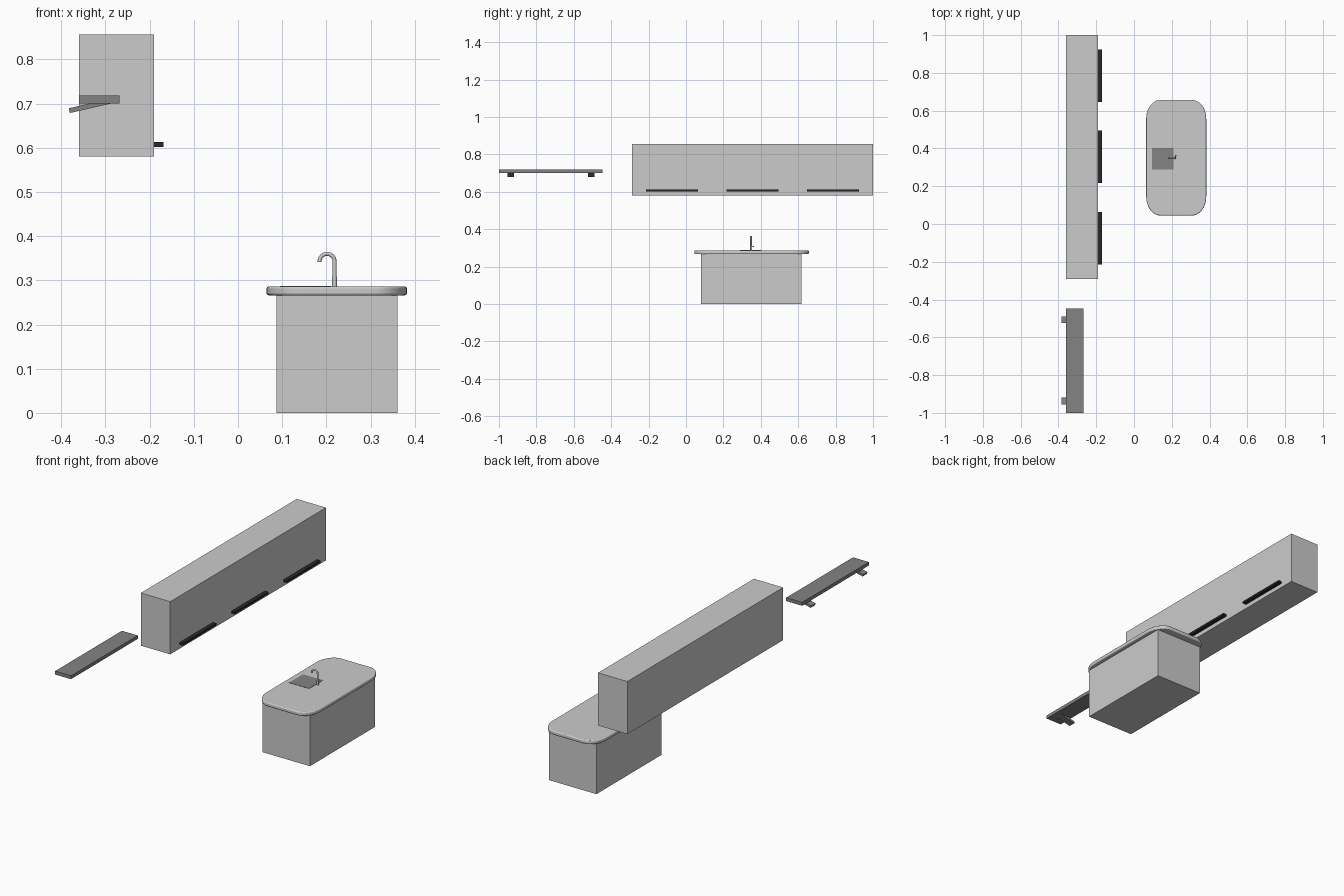
import bpy, bmesh, math
from mathutils import Matrix, Vector

if "Cube" in bpy.data.objects:
    bpy.data.objects.remove(bpy.data.objects["Cube"])


def mat(name, v):
    m = bpy.data.materials.new(name)
    m.diffuse_color = (v, v, v, 1)
    m.use_nodes = True
    m.node_tree.nodes["Principled BSDF"].inputs["Base Color"].default_value = m.diffuse_color
    return m


LIGHT = mat("light_grey", 0.60)
MID = mat("mid_grey", 0.23)
DARK = mat("charcoal", 0.022)


def add(name, bm, material):
    bmesh.ops.recalc_face_normals(bm, faces=bm.faces)
    me = bpy.data.meshes.new(name)
    bm.to_mesh(me)
    bm.free()
    me.materials.append(material)
    ob = bpy.data.objects.new(name, me)
    bpy.context.collection.objects.link(ob)
    return ob


def box(name, x, y, z, material, tilt=0.0):
    """Box from (min, max) pairs, optionally tilted about its own y axis."""
    c = Vector([(a[0] + a[1]) / 2 for a in (x, y, z)])
    s = [a[1] - a[0] for a in (x, y, z)]
    bm = bmesh.new()
    bmesh.ops.create_cube(bm, size=1, matrix=Matrix.Translation(c)
                          @ Matrix.Rotation(tilt, 4, 'Y') @ Matrix.Diagonal((*s, 1)))
    return add(name, bm, material)


def smooth(ob, angle):
    bpy.ops.object.select_all(action='DESELECT')
    ob.select_set(True)
    bpy.context.view_layer.objects.active = ob
    bpy.ops.object.shade_smooth_by_angle(angle=math.radians(angle))


def tube(name, points, radius, material):
    cu = bpy.data.curves.new(name, 'CURVE')
    cu.dimensions = '3D'
    cu.bevel_depth = radius
    cu.bevel_resolution = 4
    cu.use_fill_caps = True
    sp = cu.splines.new('POLY')
    sp.points.add(len(points) - 1)
    for p, co in zip(sp.points, points):
        p.co = (*co, 1)
    cu.materials.append(material)
    ob = bpy.data.objects.new(name, cu)
    bpy.context.collection.objects.link(ob)
    bpy.ops.object.select_all(action='DESELECT')
    ob.select_set(True)
    bpy.context.view_layer.objects.active = ob
    bpy.ops.object.convert(target='MESH')
    smooth(bpy.context.view_layer.objects.active, 40)


# Three wall cabinets in a row, each with a bar handle
for i in range(3):
    y0 = -0.29 + 0.43 * i
    box(f"wall_cabinet_{i + 1}", (-0.36, -0.19), (y0, y0 + 0.43), (0.58, 0.856), LIGHT)
    mid = y0 + 0.215
    box(f"cabinet_handle_{i + 1}", (-0.19, -0.169), (mid - 0.139, mid + 0.139),
        (0.602, 0.613), DARK)

# Wall shelf with two tilted brackets
box("shelf_board", (-0.36, -0.268), (-1.0, -0.447), (0.70, 0.718), MID)
for i, y in enumerate((-0.937, -0.507)):
    box(f"shelf_bracket_{i + 1}", (-0.383, -0.285), (y - 0.018, y + 0.018),
        (0.6895, 0.7005), MID, tilt=-math.radians(13))

# Island body
box("island_body", (0.087, 0.361), (0.08, 0.617), (0.0, 0.266), LIGHT)

# Countertop: rounded slab with softened edges
bm = bmesh.new()
cx, cy, hx, hy, rx, ry = 0.2235, 0.351, 0.159, 0.306, 0.075, 0.10
ring = []
for q, (sx, sy) in enumerate(((1, 1), (-1, 1), (-1, -1), (1, -1))):
    for k in range(11):
        a = math.pi / 2 * (q + k / 10)
        ring.append(bm.verts.new((cx + sx * (hx - rx) + rx * math.cos(a),
                                  cy + sy * (hy - ry) + ry * math.sin(a), 0.266)))
base = bm.faces.new(ring)
up = bmesh.ops.extrude_face_region(bm, geom=[base])["geom"]
bmesh.ops.translate(bm, vec=(0, 0, 0.020),
                    verts=[v for v in up if isinstance(v, bmesh.types.BMVert)])
top = add("countertop", bm, LIGHT)
bev = top.modifiers.new("soft_edge", 'BEVEL')
bev.width, bev.segments = 0.005, 3
bev.limit_method, bev.angle_limit = 'ANGLE', math.radians(60)
smooth(top, 40)

# Sink panel set into the countertop
box("sink_panel", (0.095, 0.21), (0.288, 0.402), (0.280, 0.2875), MID)

# Gooseneck tap, its thicker foot and its lever
ty = 0.348
path = [(0.2185, ty, 0.285), (0.2185, ty, 0.31)]
path += [(0.2015 + 0.017 * math.cos(a), ty, 0.343 + 0.017 * math.sin(a))
         for a in (math.pi * 1.03 * k / 16 for k in range(17))]
tube("tap_neck", path, 0.0045, LIGHT)
tube("tap_foot", [(0.2185, ty, 0.285), (0.2185, ty, 0.309)], 0.0055, LIGHT)
tube("tap_lever", [(0.2195, ty, 0.305), (0.2215, ty + 0.016, 0.307)], 0.0025, LIGHT)
